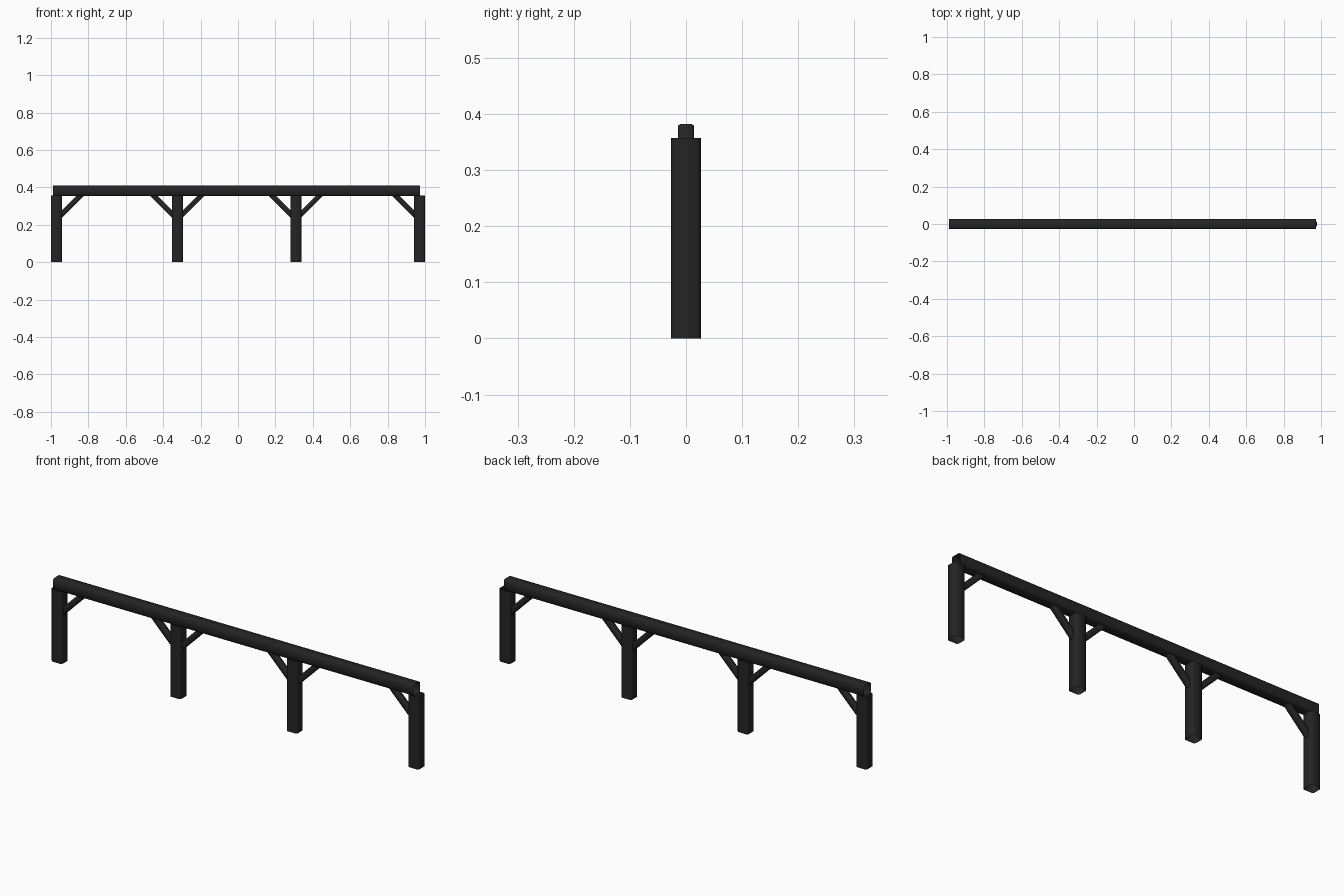
import bpy, bmesh, math
from mathutils import Matrix, Vector

if "Cube" in bpy.data.objects:
    bpy.data.objects.remove(bpy.data.objects["Cube"])

mat = bpy.data.materials.new("charcoal black")
mat.diffuse_color = (0.018, 0.018, 0.018, 1)
mat.use_nodes = True
mat.node_tree.nodes["Principled BSDF"].inputs["Base Color"].default_value = mat.diffuse_color


def timber(name, start, end, width, depth, chamfer):
    """Open-ended chamfered square tube; width lies in the xz plane, depth along y."""
    a, b = Vector(start), Vector(end)
    d = (b - a).normalized()
    y = Vector((0, 1, 0))
    side = y.cross(d)
    w, h, c = width / 2, depth / 2, chamfer
    outline = [(w, -h + c), (w, h - c), (w - c, h), (-w + c, h),
               (-w, h - c), (-w, -h + c), (-w + c, -h), (w - c, -h)]
    bm = bmesh.new()
    rings = [[bm.verts.new(p + side * u + y * v) for u, v in outline] for p in (a, b)]
    for i in range(8):
        j = (i + 1) % 8
        bm.faces.new((rings[0][i], rings[0][j], rings[1][j], rings[1][i]))
    bmesh.ops.recalc_face_normals(bm, faces=bm.faces)
    # make sure normals point away from the axis
    f = bm.faces[0]
    f.normal_update()
    mid = (a + b) / 2
    if f.normal.dot(f.calc_center_median() - mid) < 0:
        bmesh.ops.reverse_faces(bm, faces=bm.faces)
    for f in bm.faces:
        f.smooth = True
    mesh = bpy.data.meshes.new(name)
    bm.to_mesh(mesh)
    bm.free()
    mesh.materials.append(mat)
    obj = bpy.data.objects.new(name, mesh)
    bpy.context.collection.objects.link(obj)
    return obj


# top rail
timber("top_rail", (-0.988, 0, 0.382), (0.973, 0, 0.382), 0.054, 0.053, 0.006)

# posts with 45 degree braces facing the neighbouring posts
HALF = 0.0295
posts = [(-0.9705, (1,)), (-0.3245, (-1, 1)), (0.309, (-1, 1)), (0.9705, (-1,))]
for n, (x, sides) in enumerate(posts, 1):
    timber(f"post_{n}", (x, 0, 0), (x, 0, 0.357), HALF * 2, 0.053, 0.007)
    for s in sides:
        edge = x + s * HALF
        timber(f"brace_{n}_{'right' if s > 0 else 'left'}",
               (edge - s * 0.027, 0, 0.231), (edge + s * 0.114, 0, 0.372),
               0.028, 0.028, 0.0035)
